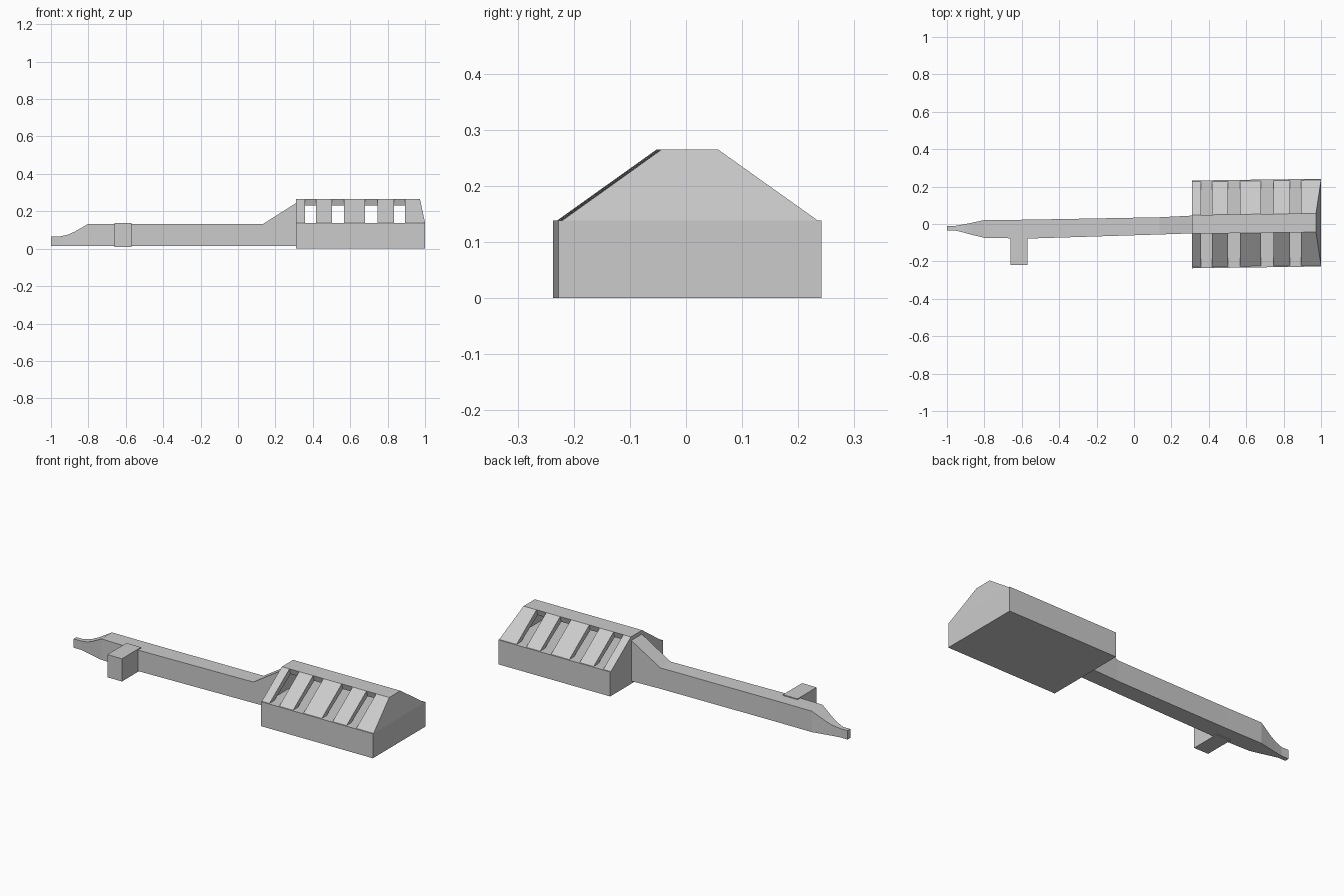
import bpy, bmesh

if "Cube" in bpy.data.objects:
    bpy.data.objects.remove(bpy.data.objects["Cube"])

HEAD_Y, HEAD_SKEW = 0.0025, 0.0135   # the head runs slightly off the x axis


def loft(name, rings):
    """Closed solid through a series of matching point rings."""
    bm = bmesh.new()
    vs = [[bm.verts.new(p) for p in r] for r in rings]
    n = len(vs[0])
    for a, b in zip(vs, vs[1:]):
        for i in range(n):
            j = (i + 1) % n
            bm.faces.new((a[i], a[j], b[j], b[i]))
    bm.faces.new(vs[0])
    bm.faces.new(vs[-1])
    bmesh.ops.recalc_face_normals(bm, faces=bm.faces)
    me = bpy.data.meshes.new(name)
    bm.to_mesh(me)
    bm.free()
    ob = bpy.data.objects.new(name, me)
    bpy.context.collection.objects.link(ob)
    return ob


def rect(x, y0, y1, z0, z1):
    return [(x, y0, z0), (x, y1, z0), (x, y1, z1), (x, y0, z1)]


def head_part(name, profile, x0, x1, lean=0.0):
    """Extrude a y-z profile along the head; lean pulls the far end back with height."""
    def ring(x, k):
        pts = []
        for y, z in profile:
            px = x - k * max(0, z - 0.138) / 0.127
            pts.append((px, y + HEAD_Y + (px - 0.655) * HEAD_SKEW, z))
        return pts
    return loft(name, [ring(x0, 0), ring(x1, lean)])


# Handle with narrow tip and neck rising into the head
loft("handle", [rect(*s) for s in (
    (-1.0, -0.035, -0.010, 0.015, 0.065),
    (-0.955, -0.035, -0.010, 0.015, 0.065),
    (-0.91, -0.046, -0.002, 0.015, 0.075),
    (-0.87, -0.057, 0.006, 0.015, 0.093),
    (-0.80, -0.074, 0.021, 0.015, 0.133),
    (-0.57, -0.078, 0.023, 0.015, 0.133),
    (0.135, -0.056, 0.036, 0.015, 0.133),
    (0.315, -0.050, 0.045, 0.015, 0.247))])

# Side peg
loft("side_peg", [rect(-0.66, -0.22, -0.05, 0.01, 0.138),
                  rect(-0.57, -0.22, -0.05, 0.01, 0.138)])

# Head base block
head_part("head_base", [(-0.2345, 0), (0.2345, 0), (0.2345, 0.138), (-0.2345, 0.138)],
          0.31, 1.0)

# Roof ribs between the slots
outer = [(0.228, 0.138), (0.05, 0.265), (-0.05, 0.265), (-0.228, 0.138)]
inner = [(-0.185, 0.138), (-0.04, 0.232), (0.04, 0.232), (0.185, 0.138)]
for i, (a, b) in enumerate(((0.335, 0.357), (0.417, 0.503), (0.567, 0.68),
                            (0.747, 0.833), (0.893, 0.955))):
    head_part(f"roof_rib_{i + 1}", outer + inner, a, b)

# Closed roof ends, the outer one leaning back
head_part("roof_end_inner", outer, 0.31, 0.335)
head_part("roof_end_outer", outer, 0.955, 1.0, 0.027)

# Ridge pieces bridging the slots
ridge = [(0.05, 0.265), (-0.05, 0.265), (-0.04, 0.232), (0.04, 0.232)]
for i, (a, b) in enumerate(((0.357, 0.417), (0.503, 0.567), (0.68, 0.747),
                            (0.833, 0.893))):
    head_part(f"ridge_{i + 1}", ridge, a, b)
